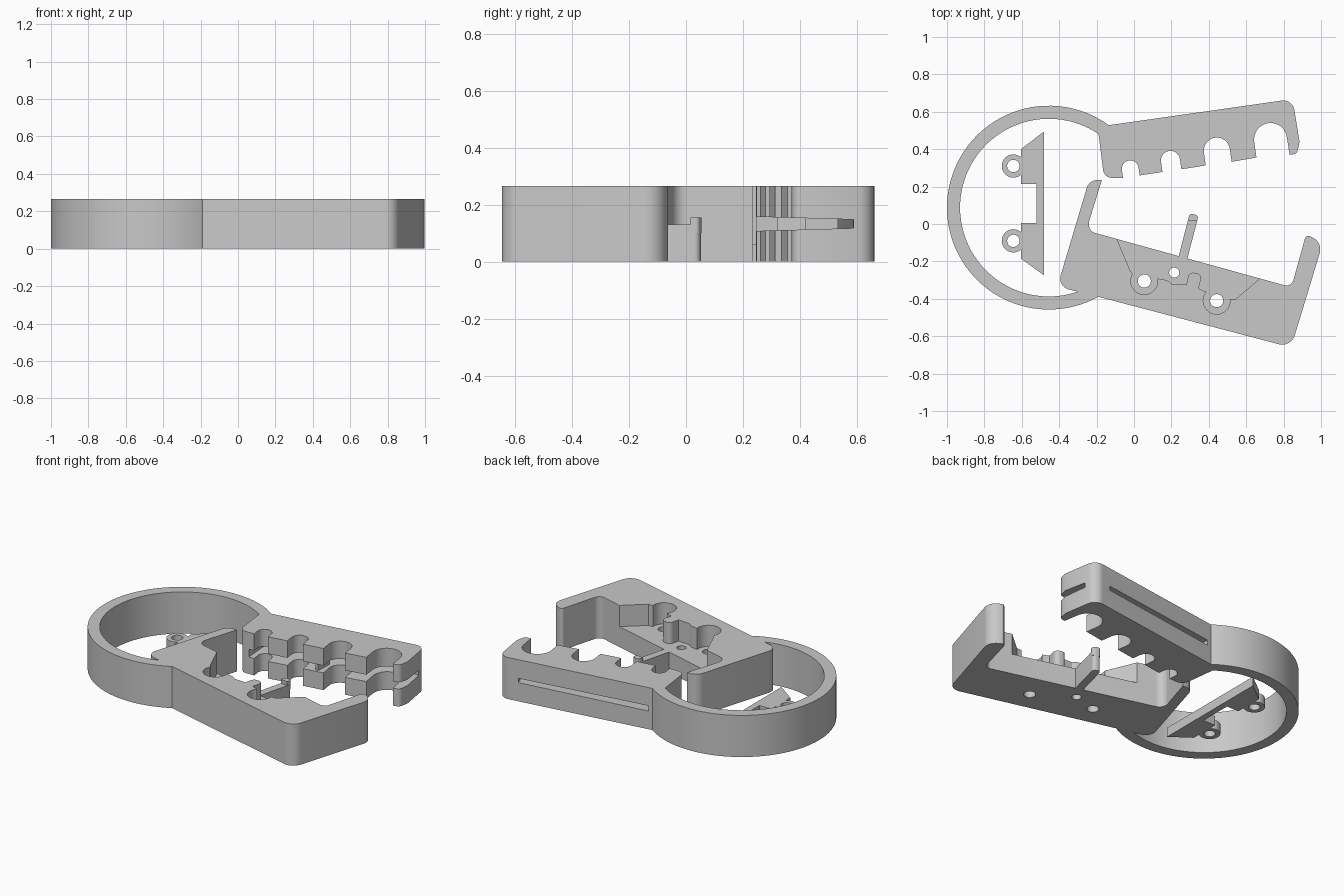
import bpy, bmesh, math
from mathutils import Vector

if "Cube" in bpy.data.objects:
    bpy.data.objects.remove(bpy.data.objects["Cube"], do_unlink=True)

TOP = 0.265
FLOOR = 0.13
grey = bpy.data.materials.new("light grey")
grey.use_nodes = True
grey.diffuse_color = (0.58, 0.58, 0.58, 1)
grey.node_tree.nodes["Principled BSDF"].inputs["Base Color"].default_value = grey.diffuse_color


def arc(cx, cy, r, a0, a1, n):
    steps = [math.radians(a0 + (a1 - a0) * i / n) for i in range(n + 1)]
    return [(cx + r * math.cos(a), cy + r * math.sin(a)) for a in steps]


def rounded(points, n=8):
    """Outline whose points (x, y, radius) get filleted corners."""
    out = []
    for i, p in enumerate(points):
        here = Vector(p[:2])
        if len(p) == 2:
            out.append(p)
            continue
        a = (Vector(points[i - 1][:2]) - here).normalized()
        b = (Vector(points[(i + 1) % len(points)][:2]) - here).normalized()
        half = a.angle(b) / 2
        r = p[2]
        centre = here + (a + b).normalized() * (r / math.sin(half))
        start = here + a * (r / math.tan(half)) - centre
        end = here + b * (r / math.tan(half)) - centre
        for k in range(n + 1):
            spoke = start.lerp(end, k / n).normalized() * r
            out.append(tuple(centre + spoke))
    return out


def prism(name, points, z0, z1):
    bm = bmesh.new()
    face = bm.faces.new([bm.verts.new((x, y, z0)) for x, y in points])
    up = bmesh.ops.extrude_face_region(bm, geom=[face])["geom"]
    bmesh.ops.translate(bm, vec=(0, 0, z1 - z0),
                        verts=[v for v in up if isinstance(v, bmesh.types.BMVert)])
    bmesh.ops.recalc_face_normals(bm, faces=bm.faces)
    mesh = bpy.data.meshes.new(name)
    bm.to_mesh(mesh)
    bm.free()
    mesh.materials.append(grey)
    obj = bpy.data.objects.new(name, mesh)
    bpy.context.collection.objects.link(obj)
    return obj


def disc(name, x, y, r, z0, z1):
    return prism(name, arc(x, y, r, 0, 351, 39), z0, z1)


def boolean(target, tool, operation="DIFFERENCE"):
    mod = target.modifiers.new("cut", "BOOLEAN")
    mod.operation = operation
    mod.solver = "EXACT"
    mod.object = tool
    bpy.context.view_layer.objects.active = target
    bpy.ops.object.modifier_apply(modifier=mod.name)
    bpy.data.objects.remove(tool, do_unlink=True)


def notch(x, y, r, depth, tilt=8):
    """Round-topped notch traced left to right, opening downward."""
    t = math.radians(tilt)
    down = (math.sin(t) * depth, -math.cos(t) * depth)
    bow = arc(x, y, r, 180 + tilt, tilt, 20)
    return ([(bow[0][0] + down[0], bow[0][1] + down[1])] + bow +
            [(bow[-1][0] + down[0], bow[-1][1] + down[1])])


# Main body outline: loop ring, lower arm with hook and post, notched upper arm
cx, cy = -0.455, 0.0875
outline = arc(cx, cy, 0.545, 54, 299, 64)
outline += [(0.84, -0.66, 0.07), (1.01, -0.10, 0.07), (0.92, -0.055, 0.02),
            (0.842, -0.338, 0.04), (-0.255, -0.035, 0.05),
            (-0.172, 0.235), (-0.24, 0.235, 0.06), (-0.41, -0.335, 0.06)]
outline += arc(cx, cy, 0.475, 289, 56, 64)
outline += [(-0.16, 0.245, 0.05)]
outline += notch(-0.02, 0.295, 0.045, 0.042)
outline += notch(0.195, 0.34, 0.051, 0.055)
outline += notch(0.443, 0.392, 0.07, 0.07)
outline += notch(0.73, 0.452, 0.088, 0.085)[:-1]
outline += [(0.832, 0.37), (0.872, 0.375, 0.03), (0.885, 0.44), (0.848, 0.668, 0.06)]
body = prism("loop_and_arms", rounded(outline), 0, TOP)

# Recess in the lower arm, with round seats and screw holes
recess = rounded([(-0.10, -0.06), (-0.02, -0.25), (0.0, -0.28), (0.12, -0.29),
                  (0.175, -0.30), (0.20, -0.32), (0.28, -0.325), (0.295, -0.255, 0.028),
                  (0.365, -0.27, 0.028), (0.345, -0.345), (0.38, -0.36), (0.50, -0.40),
                  (0.545, -0.40), (0.68, -0.285), (0.70, -0.24)])
boolean(body, prism("recess_cutter", recess, FLOOR, 0.5))
for x, y in ((0.055, -0.305), (0.442, -0.41)):
    boolean(body, disc("seat_cutter", x, y, 0.072, FLOOR, 0.5))
    boolean(body, disc("hole_cutter", x, y, 0.035, -0.1, 0.5))
boolean(body, disc("pin_hole_cutter", 0.215, -0.26, 0.027, -0.1, 0.5))

# Tapered slot splitting the upper arm into two layers
slot = prism("slot_cutter", [(-0.095, 0.2), (0.95, 0.2), (0.95, 0.59), (0.75, 0.585),
                             (0.70, 0.72), (-0.11, 0.6)], -1, 1)
for v in slot.data.vertices:
    half = 0.025 - 0.01 * (v.co.y - 0.24) / 0.35
    v.co.z = TOP / 2 + math.copysign(half, v.co.z)
boolean(body, slot)

# Small rib between the layers
rib = prism("slot_rib", [(0.32, 0.32), (0.34, 0.32), (0.35, 0.42), (0.33, 0.42)], 0.10, 0.165)

# Spring finger with raised tip
finger = prism("finger", rounded([(0.238, -0.175), (0.285, -0.187),
                                  (0.345, 0.045, 0.02), (0.298, 0.057, 0.02)]), 0, FLOOR)
tip = prism("finger_tip", rounded([(0.288, 0.02), (0.336, 0.015),
                                   (0.345, 0.045, 0.015), (0.298, 0.057, 0.015)]), 0.1, 0.155)
boolean(finger, tip, "UNION")

# Mounting plate inside the loop, with two screw bosses
plate = prism("mounting_plate", [(-0.48, 0.495), (-0.605, 0.40), (-0.605, 0.215),
                                 (-0.52, 0.215), (-0.52, 0.005), (-0.605, 0.005),
                                 (-0.605, -0.185), (-0.48, -0.275)], 0, 0.06)
for y in (0.31, -0.09):
    boolean(plate, disc("boss", -0.645, y, 0.062, 0, 0.06), "UNION")
    boolean(plate, disc("boss_hole", -0.645, y, 0.033, -0.1, 0.3))

for obj in (body, rib, finger, plate):
    bpy.ops.object.select_all(action="DESELECT")
    obj.select_set(True)
    bpy.context.view_layer.objects.active = obj
    bpy.ops.object.shade_smooth_by_angle(angle=math.radians(30))
